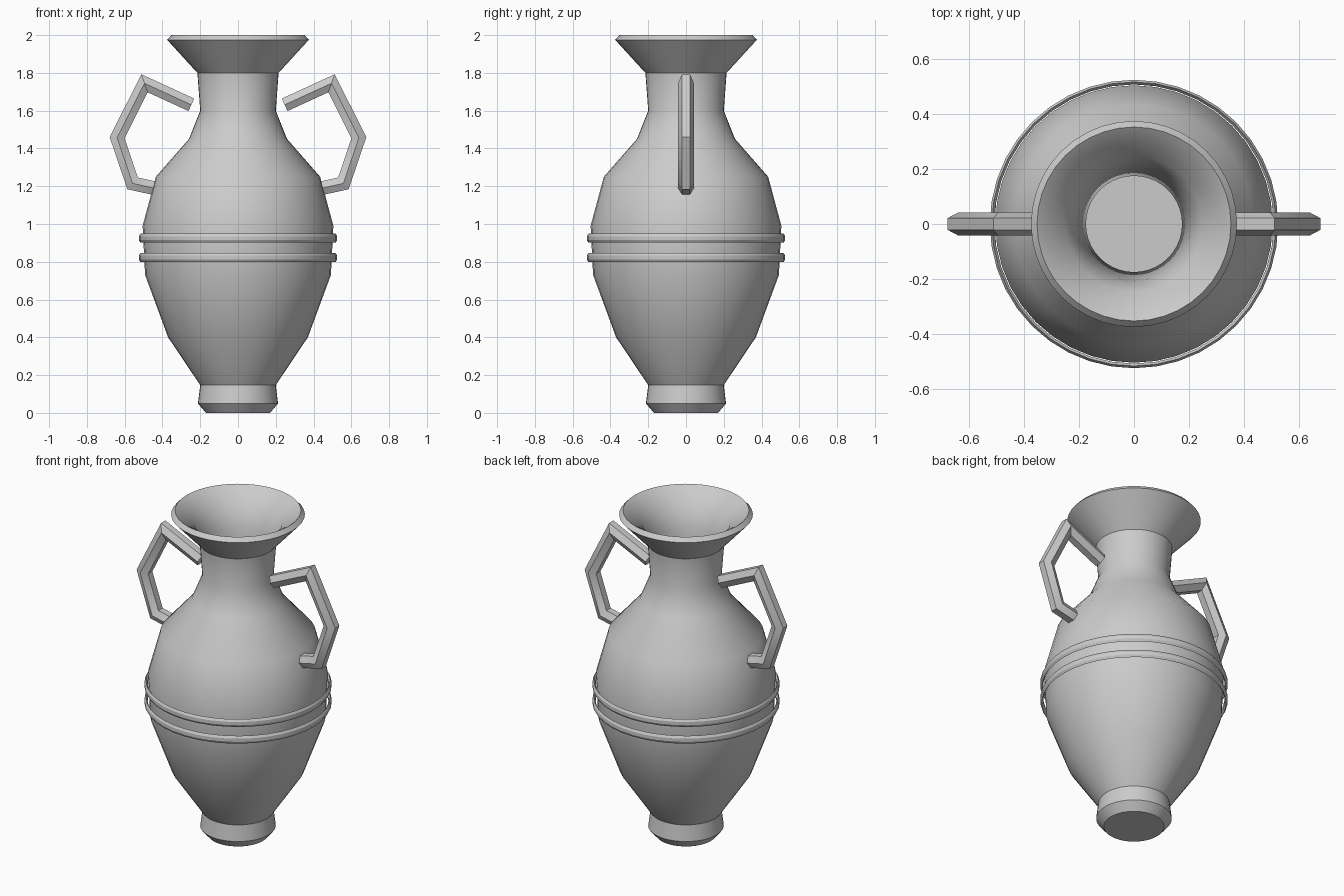
import bpy, bmesh, math
from mathutils import Vector

cube = bpy.data.objects.get("Cube")
if cube:
    bpy.data.objects.remove(cube, do_unlink=True)

SIDES = 40
clay = bpy.data.materials.new("grey_clay")
clay.use_nodes = True
clay.diffuse_color = (0.6, 0.6, 0.6, 1)
clay.node_tree.nodes["Principled BSDF"].inputs["Base Color"].default_value = (0.6, 0.6, 0.6, 1)


def finish(name, bm, angle):
    bmesh.ops.recalc_face_normals(bm, faces=bm.faces)
    mesh = bpy.data.meshes.new(name)
    bm.to_mesh(mesh)
    bm.free()
    mesh.materials.append(clay)
    ob = bpy.data.objects.new(name, mesh)
    bpy.context.collection.objects.link(ob)
    bpy.ops.object.select_all(action='DESELECT')
    ob.select_set(True)
    bpy.context.view_layer.objects.active = ob
    bpy.ops.object.shade_smooth_by_angle(angle=math.radians(angle))
    return ob


def lathe(name, profile, closed=False, angle=38):
    """Spin a (radius, height) profile about the z axis."""
    bm = bmesh.new()
    verts = [bm.verts.new((r, 0, z)) for r, z in profile]
    edges = [bm.edges.new(p) for p in zip(verts, verts[1:])]
    if closed:
        edges.append(bm.edges.new((verts[-1], verts[0])))
    bmesh.ops.spin(bm, geom=verts + edges, cent=(0, 0, 0), axis=(0, 0, 1),
                   angle=math.tau, steps=SIDES, use_duplicate=False)
    bmesh.ops.remove_doubles(bm, verts=bm.verts, dist=0.0005)
    return finish(name, bm, angle)


def handle(name, side, path, radius=0.042):
    """Sweep a mitred hexagonal bar along a path in the xz plane."""
    pts = [Vector((side * x, 0, z)) for x, z in path]
    bm = bmesh.new()
    rings = []
    for i, p in enumerate(pts):
        before = (p - pts[i - 1]).normalized() if i else (pts[1] - p).normalized()
        after = (pts[i + 1] - p).normalized() if i < len(pts) - 1 else before
        along = (before + after).normalized()
        across = along.cross(Vector((0, 1, 0))) / along.dot(before)
        rings.append([bm.verts.new(p + radius * (Vector((0, math.cos(a), 0)) + across * math.sin(a)))
                      for a in (k * math.tau / 6 for k in range(6))])
    for a, b in zip(rings, rings[1:]):
        for k in range(6):
            n = (k + 1) % 6
            bm.faces.new((a[k], a[n], b[n], b[k]))
    bm.faces.new(rings[0])
    bm.faces.new(rings[-1])
    return finish(name, bm, 30)


# Vase: foot, belly, shoulder, neck and flared lip, then down the hollow inside
outer = [(0, 0), (0.17, 0), (0.212, 0.05), (0.2, 0.147), (0.37, 0.4), (0.492, 0.73),
         (0.505, 0.99), (0.435, 1.25), (0.26, 1.45), (0.2, 1.6), (0.215, 1.8), (0.375, 1.975)]
inner = [(0.353, 2), (0.247, 1.92), (0.207, 1.8), (0.175, 1.6), (0.235, 1.46), (0.41, 1.24),
         (0.475, 0.98), (0.462, 0.74), (0.345, 0.42), (0.18, 0.16), (0, 0.16)]
lathe("vase_body", outer + inner)

# Two raised belts round the belly
section = [(0.508, -0.01), (0.517, -0.024), (0.525, -0.01),
           (0.525, 0.01), (0.517, 0.024), (0.508, 0.01)]
for name, height in (("upper_belt", 0.925), ("lower_belt", 0.822)):
    lathe(name, [(r, z + height) for r, z in section], closed=True, angle=25)

# Angular handles, mirrored left and right
bend = [(0.247, 1.631), (0.495, 1.745), (0.64, 1.457), (0.558, 1.215), (0.43, 1.187)]
for name, side in (("left_handle", 1), ("right_handle", -1)):
    handle(name, side, bend)
